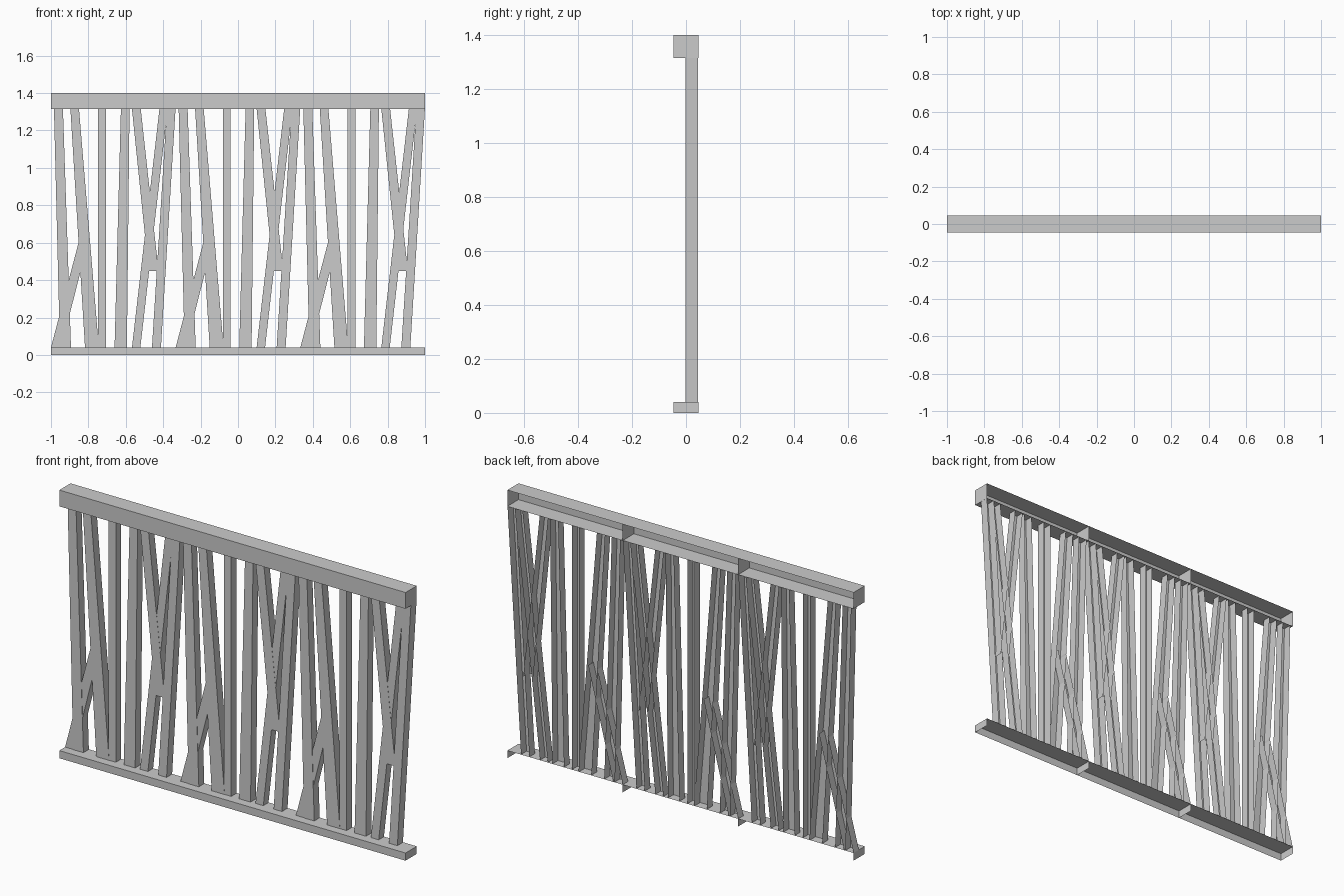
import bpy

if "Cube" in bpy.data.objects:
    bpy.data.objects.remove(bpy.data.objects["Cube"])

SPAN = 2 / 3          # width of one fence panel
D = 0.046             # half depth of the rails
Z0, Z1 = 0.04, 1.315  # slat bottom and top


def make(name, verts, faces):
    """Build one part for the left panel and repeat it over three panels."""
    me = bpy.data.meshes.new(name)
    me.from_pydata(verts, [], faces)
    ob = bpy.data.objects.new(name, me)
    bpy.context.collection.objects.link(ob)
    arr = ob.modifiers.new("panels", 'ARRAY')
    arr.count = 3
    arr.use_relative_offset = False
    arr.use_constant_offset = True
    arr.constant_offset_displace = (SPAN, 0, 0)
    return ob


def rail(name, z0, z1, bottom):
    """Hollow rail, open at the back (and below unless bottom is set)."""
    a, b = -1, -1 + SPAN
    v = [(x, y, z) for z in (z0, z1) for x, y in ((a, -D), (b, -D), (b, D), (a, D))]
    f = [(4, 5, 6, 7), (0, 1, 5, 4), (1, 2, 6, 5), (3, 0, 4, 7)]
    if bottom:
        f.append((3, 2, 1, 0))
    make(name, v, f)


def slat(name, low, high, z0=Z0, z1=Z1, y=0.0):
    """Tapered channel slat: front face and two sides, open at the back."""
    v = []
    for yy in (y, 0.045):
        v += [(low[0], yy, z0), (low[1], yy, z0), (high[1], yy, z1), (high[0], yy, z1)]
    make(name, v, [(0, 1, 2, 3), (1, 5, 6, 2), (4, 0, 3, 7)])


# Rails
rail("top_rail", Z1, 1.4, True)
rail("bottom_rail", 0.0, Z0, False)

# Full-height slats: bottom edges, top edges
slat("slat_left", (-0.952, -0.893), (-0.984, -0.936))
slat("slat_leaning", (-0.818, -0.744), (-0.896, -0.850), y=-0.001)
slat("slat_upright", (-0.748, -0.706), (-0.748, -0.706))
slat("slat_middle", (-0.660, -0.594), (-0.626, -0.580))
slat("slat_crossing", (-0.567, -0.522), (-0.420, -0.376), y=0.002)
slat("slat_right", (-0.460, -0.412), (-0.380, -0.334), y=-0.001)

# Short braces that end behind a neighbouring slat
slat("brace_low", (-1.0, -0.945), (-0.85, -0.80), z1=0.61, y=0.002)
slat("brace_high", (-0.478, -0.425), (-0.567, -0.520), z0=0.45, y=0.001)
